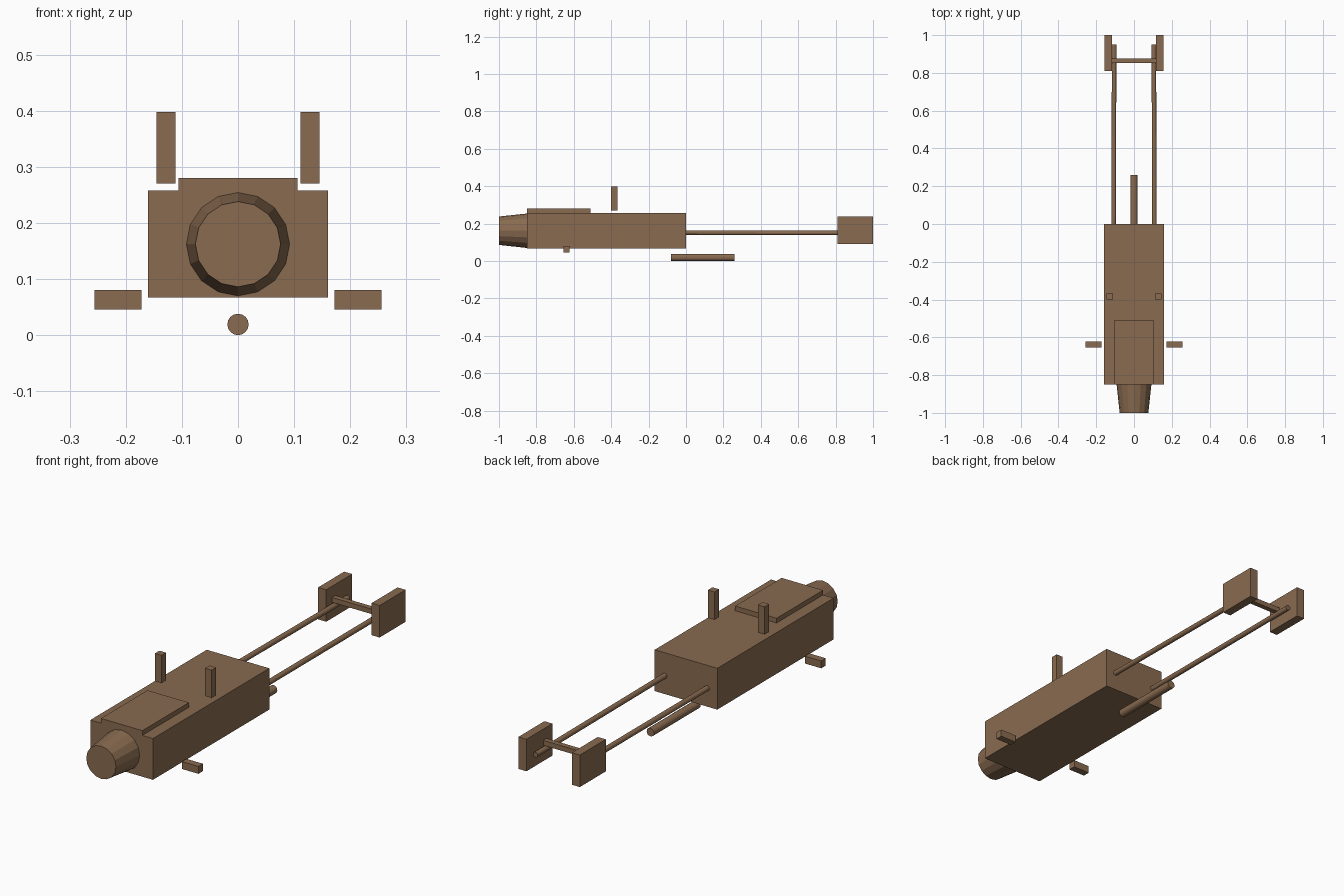
import bpy, bmesh
from mathutils import Vector, Matrix

if "Cube" in bpy.data.objects:
    bpy.data.objects.remove(bpy.data.objects["Cube"])

brown = bpy.data.materials.new("brown")
brown.diffuse_color = (0.25, 0.146, 0.08, 1)
brown.use_nodes = True
brown.node_tree.nodes["Principled BSDF"].inputs["Base Color"].default_value = brown.diffuse_color


def finish(name, bm):
    mesh = bpy.data.meshes.new(name)
    bm.to_mesh(mesh)
    bm.free()
    mesh.materials.append(brown)
    ob = bpy.data.objects.new(name, mesh)
    bpy.context.collection.objects.link(ob)
    return ob


def box(name, x, y, z):
    """Box from (min, max) ranges on each axis."""
    bm = bmesh.new()
    lo, hi = Vector((x[0], y[0], z[0])), Vector((x[1], y[1], z[1]))
    size = hi - lo
    mat = Matrix.Translation((lo + hi) / 2) @ Matrix.Diagonal((*size, 1))
    bmesh.ops.create_cube(bm, size=1, matrix=mat)
    return finish(name, bm)


def rod(name, a, b, r1, r2, sides):
    """Round bar or cone from point a to point b."""
    a, b = Vector(a), Vector(b)
    d = b - a
    rot = d.to_track_quat('Z', 'Y').to_matrix().to_4x4()
    bm = bmesh.new()
    bmesh.ops.create_cone(bm, cap_ends=True, segments=sides, radius1=r1, radius2=r2,
                          depth=d.length, matrix=Matrix.Translation((a + b) / 2) @ rot)
    return finish(name, bm)


# main body, raised lid and tapered nose
box("body", (-0.16, 0.16), (-0.85, 0), (0.067, 0.258))
box("lid", (-0.106, 0.106), (-0.85, -0.51), (0.258, 0.28))
rod("nose", (0, -1, 0.162), (0, -0.85, 0.162), 0.076, 0.092, 16)

# loose rod under the body
rod("lower_rod", (0, -0.08, 0.019), (0, 0.26, 0.019), 0.019, 0.019, 16)

# mirrored parts: posts, side pegs, tail booms and fins
for s, side in ((1, "right"), (-1, "left")):
    def span(a, b):
        return tuple(sorted((s * a, s * b)))
    box("post_" + side, span(0.111, 0.145), (-0.4, -0.367), (0.27, 0.398))
    box("peg_" + side, span(0.172, 0.256), (-0.655, -0.622), (0.046, 0.08))
    rod("tail_boom_" + side, (s * 0.108, 0, 0.152), (s * 0.105, 0.95, 0.15),
        0.012, 0.012, 12)
    box("tail_fin_" + side, span(0.116, 0.157), (0.81, 1), (0.09, 0.238))

# bar joining the two fins
box("tail_crossbar", (-0.117, 0.117), (0.853, 0.877), (0.163, 0.186))
